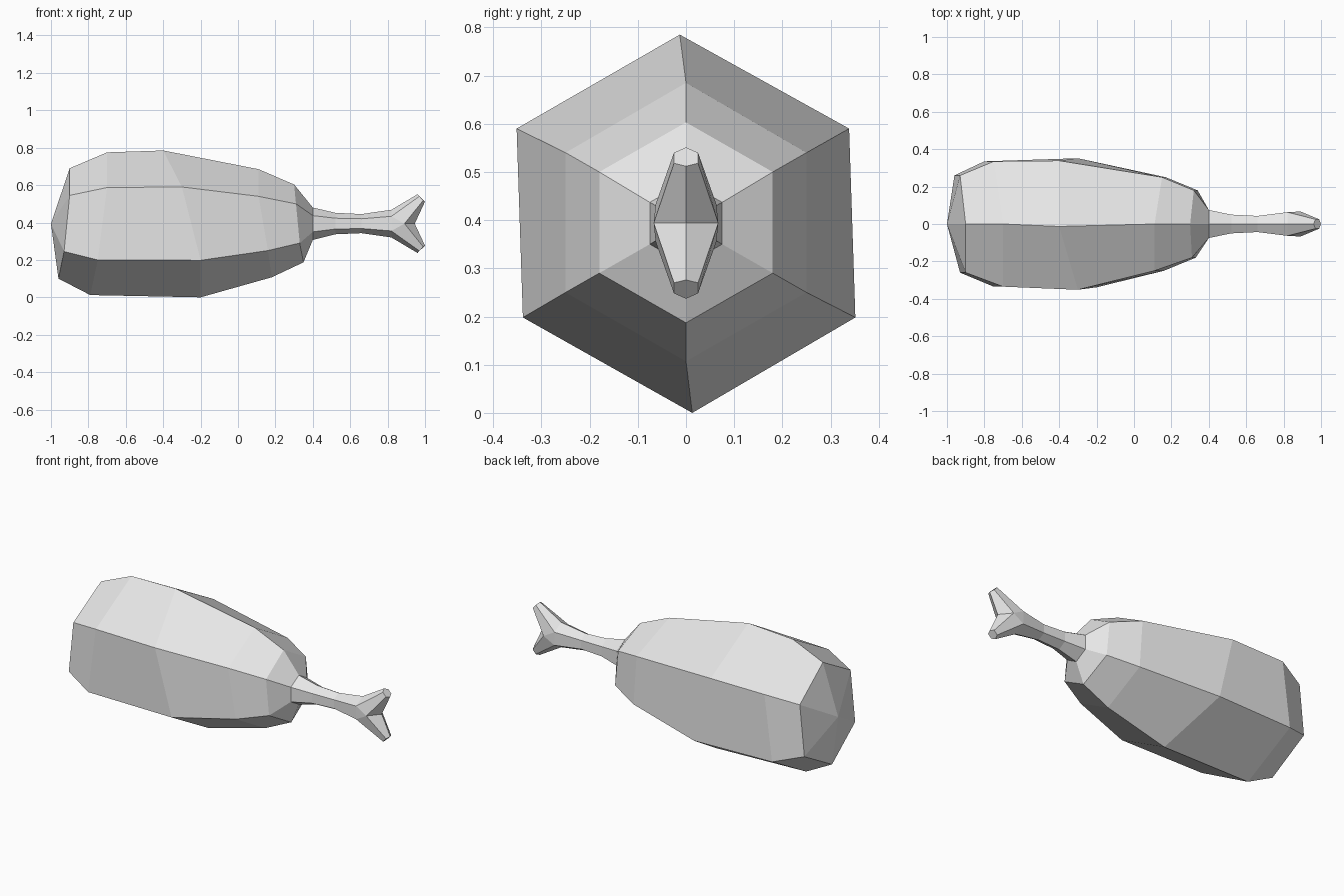
import bpy, bmesh

if "Cube" in bpy.data.objects:
    bpy.data.objects.remove(bpy.data.objects["Cube"])

grey = bpy.data.materials.new("light grey")
grey.diffuse_color = (0.8, 0.8, 0.8, 1)
grey.use_nodes = True
grey.node_tree.nodes["Principled BSDF"].inputs["Base Color"].default_value = grey.diffuse_color


def ring(bm, xs, half_y, top, upper, lower, bottom, twist=0.0):
    """Six-sided ring: top, front upper, front lower, bottom, back lower, back upper."""
    ys = (-twist, -half_y - twist / 2, -half_y + twist / 2,
          twist, half_y + twist / 2, half_y - twist / 2)
    zs = (top, upper, lower, bottom, lower, upper)
    return [bm.verts.new(p) for p in zip(xs, ys, zs)]


def bridge(bm, a, b):
    n = len(a)
    for i in range(n):
        j = (i + 1) % n
        bm.faces.new((a[i], a[j], b[j], b[i]))


def finish(bm, name):
    bmesh.ops.recalc_face_normals(bm, faces=bm.faces[:])
    mesh = bpy.data.meshes.new(name)
    bm.to_mesh(mesh)
    bm.free()
    mesh.materials.append(grey)
    bpy.context.collection.objects.link(bpy.data.objects.new(name, mesh))


# Meat: slanted hexagonal rings closed to a point at the fat end
bm = bmesh.new()
rings = [
    ring(bm, (-.90, -.90, -.93, -.96, -.96, -.93), .26, .69, .545, .245, .10),
    ring(bm, (-.70, -.70, -.75, -.79, -.80, -.75), .335, .775, .587, .20, .012),
    ring(bm, (-.40, -.30, -.20, -.20, -.30, -.40), .345, .785, .59, .198, 0, .013),
    ring(bm, (.11, .11, .16, .18, .17, .15), .25, .685, .54, .25, .107),
    ring(bm, (.30, .31, .33, .35, .34, .32), .18, .603, .50, .29, .187),
    ring(bm, [.40] * 6, .075, .48, .437, .35, .307),
]
for a, b in zip(rings, rings[1:]):
    bridge(bm, a, b)
tip = bm.verts.new((-1, 0, .393))
for i in range(6):
    bm.faces.new((rings[0][i], rings[0][(i + 1) % 6], tip))
finish(bm, "meat")

# Bone: thin shaft widening into two knuckle prongs
bm = bmesh.new()
shaft = [
    ring(bm, [.40] * 6, .075, .48, .437, .35, .307),
    ring(bm, [.52] * 6, .05, .452, .423, .365, .337),
    ring(bm, [.66] * 6, .043, .445, .42, .368, .343),
    ring(bm, [.82] * 6, .063, .468, .433, .355, .32),
]
for a, b in zip(shaft, shaft[1:]):
    bridge(bm, a, b)

end = shaft[-1]
front = bm.verts.new((.89, -.067, .394))
back = bm.verts.new((.89, .067, .394))
notch = bm.verts.new((.945, 0, .394))
bm.faces.new((end[1], end[2], front))
bm.faces.new((end[4], end[5], back))

# Prongs: upper and lower are mirror images about the shaft axis
prong_tip = ((.96, 0, .157), (.97, -.025, .146), (.99, -.025, .124),
             (1.0, 0, .118), (.99, .025, .124), (.97, .025, .146))
for side, base in ((1, (end[0], end[1], front, notch, back, end[5])),
                   (-1, (end[3], end[2], front, notch, back, end[4]))):
    cap = [bm.verts.new((x, y, .394 + side * h)) for x, y, h in prong_tip]
    bridge(bm, base, cap)
    bm.faces.new(cap)
finish(bm, "bone")
